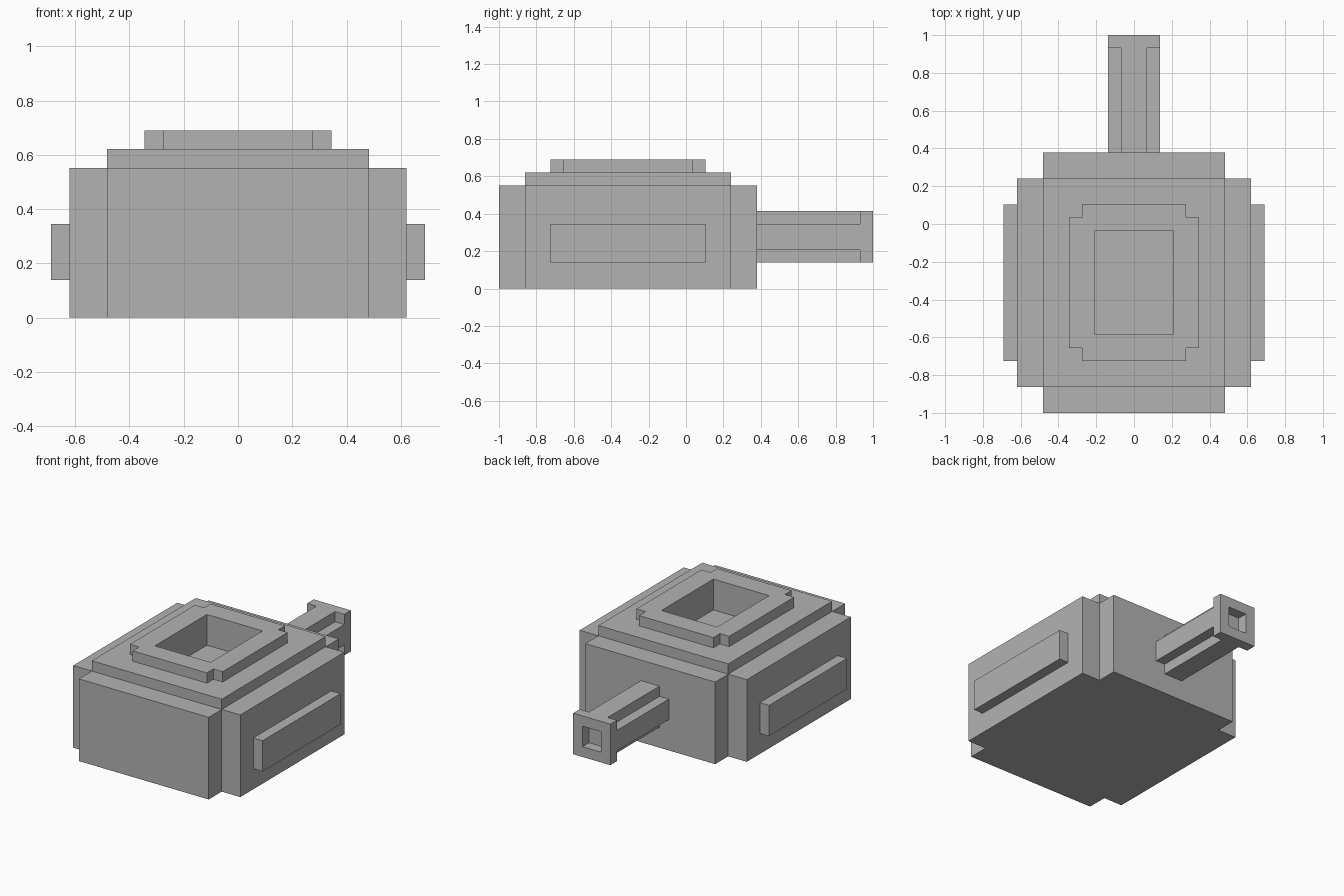
import bpy
import bmesh
from mathutils import Vector

U = 2 / 29            # one block step
BODY_Y = -4.5         # centre of the body, in steps
HANDLE_Z = 4          # height of the handle axis, in steps

cube = bpy.data.objects.get("Cube")
if cube:
    bpy.data.objects.remove(cube, do_unlink=True)

grey = bpy.data.materials.new("mid_grey")
grey.use_nodes = True
colour = (0.45, 0.45, 0.45, 1)
grey.diffuse_color = colour
for node in grey.node_tree.nodes:
    if node.type == "BSDF_PRINCIPLED":
        node.inputs["Base Color"].default_value = colour


def notched_outline(a, b, notch):
    """Rectangle of half sizes a, b with a square notch cut from each corner."""
    if not notch:
        return [(a, b), (-a, b), (-a, -b), (a, -b)]
    c, d = a - notch, b - notch
    return [(a, d), (c, d), (c, b), (-c, b), (-c, d), (-a, d),
            (-a, -d), (-c, -d), (-c, -b), (c, -b), (c, -d), (a, -d)]


def prism(name, a, b, start, end, notch=0, along_y=False):
    """Extrude an outline upward, or backward along the handle axis."""
    def place(p, q, h):
        if along_y:
            return Vector((p, h, HANDLE_Z + q)) * U
        return Vector((p, BODY_Y + q, h)) * U

    bm = bmesh.new()
    outline = notched_outline(a, b, notch)
    face = bm.faces.new([bm.verts.new(place(p, q, start)) for p, q in outline])
    new = bmesh.ops.extrude_face_region(bm, geom=[face], use_keep_orig=True)["geom"]
    shift = place(0, 0, end) - place(0, 0, start)
    bmesh.ops.translate(bm, verts=[v for v in new if isinstance(v, bmesh.types.BMVert)], vec=shift)
    bmesh.ops.recalc_face_normals(bm, faces=bm.faces)
    mesh = bpy.data.meshes.new(name)
    bm.to_mesh(mesh)
    bm.free()
    mesh.materials.append(grey)
    obj = bpy.data.objects.new(name, mesh)
    bpy.context.collection.objects.link(obj)
    return obj


def cut(cutter, *targets):
    """Carve the cutter out of each target, then discard it."""
    cutter.hide_render = True
    for obj in targets:
        mod = obj.modifiers.new("opening", "BOOLEAN")
        mod.operation = "DIFFERENCE"
        mod.solver = "EXACT"
        mod.object = cutter
        bpy.context.view_layer.objects.active = obj
        bpy.ops.object.modifier_apply(modifier=mod.name)
    bpy.data.objects.remove(cutter, do_unlink=True)


# Body with stepped corners, top layer and raised rim
body = prism("body", 9, 10, 0, 8, notch=2)
layer = prism("top_layer", 7, 8, 8, 9)
rim = prism("rim", 5, 6, 9, 10, notch=1)
cut(prism("well_cutter", 3, 4, 7, 11), body, layer, rim)

# Side plates
for side, sign in (("left", 1), ("right", -1)):
    plate = prism(side + "_side_plate", 0.5, 6, 2, 5)
    plate.location.x = sign * 9.5 * U

# Handle: cross-shaped shaft and hollow end block
prism("handle_shaft", 2, 2, 5.5, 13.5, notch=1, along_y=True)
end_block = prism("handle_end", 2, 2, 13.5, 14.5, along_y=True)
cut(prism("socket_cutter", 1, 1, 13, 15, along_y=True), end_block)
